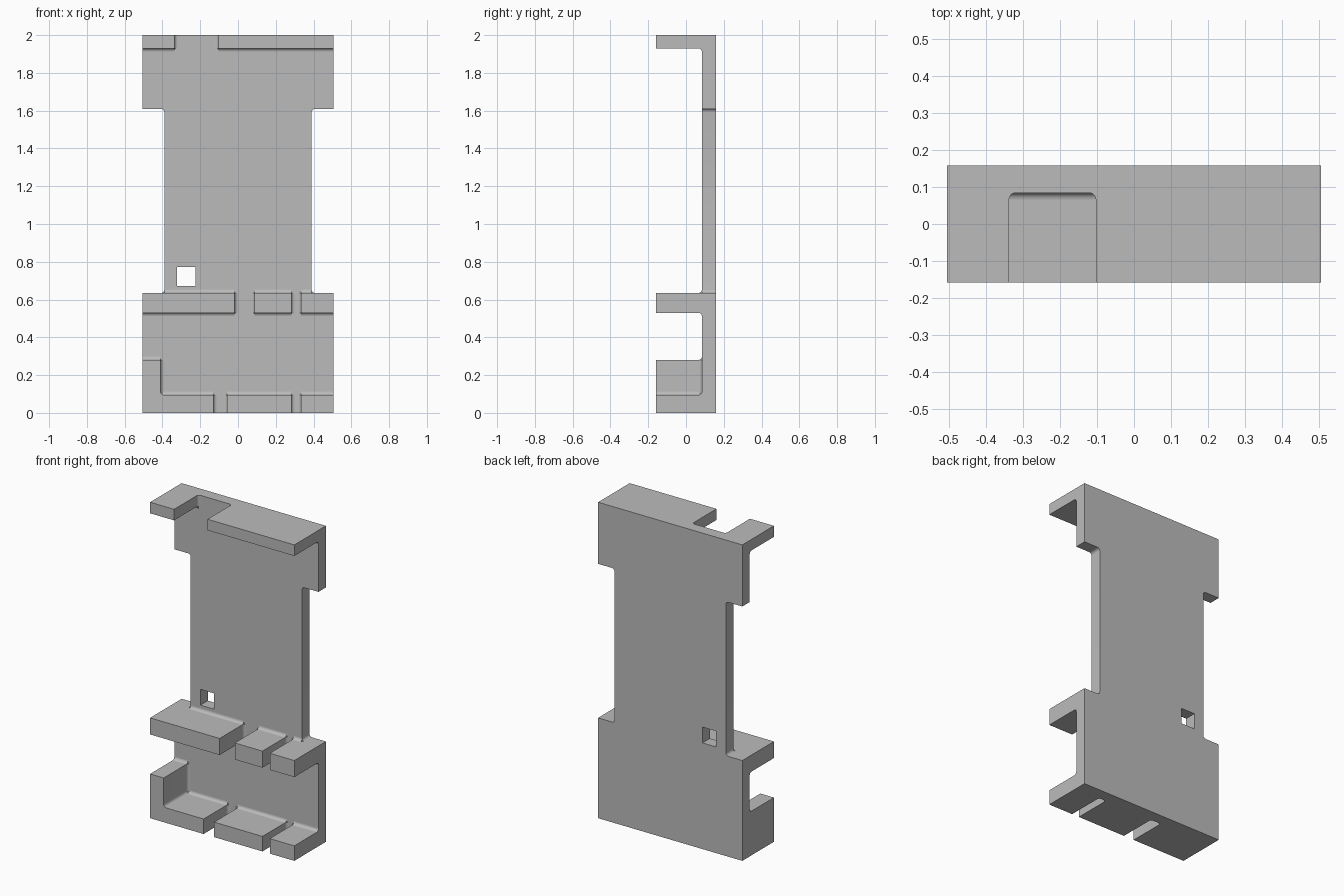
import bpy
import bmesh
from math import cos, sin, radians

cube = bpy.data.objects.get("Cube")
if cube:
    bpy.data.objects.remove(cube)

HALF_W, HALF_D, HEIGHT = 0.505, 0.158, 2.0
PLATE = 0.084      # front face of the back plate
WAIST = 0.39       # half width of the narrow middle
FILLET = 0.018

grey = bpy.data.materials.new("light_grey")
grey.use_nodes = True
colour = (0.5, 0.5, 0.5, 1)
grey.diffuse_color = colour
grey.node_tree.nodes["Principled BSDF"].inputs["Base Color"].default_value = colour


def place(axis, u, v, w):
    """Put a 2D point (u, v) at depth w along the extrusion axis."""
    return {"x": (w, u, v), "y": (u, w, v), "z": (u, v, w)}[axis]


def add_prism(bm, axis, loops, lo, hi):
    """Fill the loops (inner loops become holes) and extrude from lo to hi."""
    edges = []
    for loop in loops:
        verts = [bm.verts.new(place(axis, u, v, lo)) for u, v in loop]
        for a, b in zip(verts, verts[1:] + verts[:1]):
            edges.append(bm.edges.new((a, b)))
    filled = bmesh.ops.triangle_fill(bm, use_beauty=True, edges=edges)["geom"]
    faces = [g for g in filled if isinstance(g, bmesh.types.BMFace)]
    new = bmesh.ops.extrude_face_region(bm, geom=faces)["geom"]
    moved = [g for g in new if isinstance(g, bmesh.types.BMVert)]
    bmesh.ops.translate(bm, verts=moved, vec=place(axis, 0, 0, hi - lo))


def build(name, prisms):
    """Make one object from prisms, smooth on fillets and sharp elsewhere."""
    bm = bmesh.new()
    for prism in prisms:
        add_prism(bm, *prism)
    bmesh.ops.recalc_face_normals(bm, faces=bm.faces[:])
    for face in bm.faces:
        face.smooth = True
    for edge in bm.edges:
        edge.smooth = edge.calc_face_angle(0) < radians(30)
    mesh = bpy.data.meshes.new(name)
    bm.to_mesh(mesh)
    bm.free()
    mesh.materials.append(grey)
    bpy.context.collection.objects.link(bpy.data.objects.new(name, mesh))


def rect(x0, x1, z0, z1):
    return [(x0, z0), (x1, z0), (x1, z1), (x0, z1)]


def arc(u, v, su, sv):
    """Inside fillet of the corner (u, v); su and sv point to the open side."""
    cu, cv = u + su * FILLET, v + sv * FILLET
    angles = [radians(18 * i) for i in range(6)]
    return [(cu - su * FILLET * cos(t), cv - sv * FILLET * sin(t)) for t in angles]


def gusset(u, v, su, sv):
    return [(u, v)] + arc(u, v, su, sv)


def block(x0, x1, z0, z1):
    """Block standing out from the plate, flared where its end is a slot side."""
    right = arc(x1, PLATE, 1, -1) if x1 < HALF_W else [(x1, PLATE)]
    left = arc(x0, PLATE, -1, -1) if x0 > -HALF_W else [(x0, PLATE)]
    outline = [(x0, -HALF_D), (x1, -HALF_D)] + right + left[::-1]
    return ("z", [outline], z0, z1)


def strip(x0, x1, z, side):
    """Fillet strip along the plate, above (1) or below (-1) a shelf."""
    return ("x", [gusset(PLATE, z, -1, side)], x0, x1)


# Back plate with its narrow waist and square window
right_side = ([(HALF_W, 0), (HALF_W, 0.635)] + arc(WAIST, 0.635, 1, 1)[::-1]
              + arc(WAIST, 1.61, 1, -1) + [(HALF_W, 1.61), (HALF_W, HEIGHT)])
left_side = [(-x, z) for x, z in reversed(right_side)]
window = rect(-0.322, -0.226, 0.672, 0.772)
build("back_plate", [("y", [right_side + left_side, window], PLATE, HALF_D)])

# Top shelf
spans = [(-HALF_W, -0.337), (-0.103, HALF_W)]
build("top_shelf", [block(a, b, 1.93, HEIGHT) for a, b in spans]
      + [strip(a, b, 1.93, -1) for a, b in spans])

# Middle shelf, its upper fillet stopping at the waist
spans = [(-HALF_W, -0.018), (0.088, 0.282), (0.333, HALF_W)]
build("middle_shelf", [block(a, b, 0.53, 0.635) for a, b in spans]
      + [strip(a, b, 0.53, -1) for a, b in spans]
      + [strip(max(a, -WAIST), min(b, WAIST), 0.635, 1) for a, b in spans])

# Bottom shelf
spans = [(-HALF_W, -0.13), (-0.057, 0.282), (0.333, HALF_W)]
build("bottom_shelf", [block(a, b, 0, 0.095) for a, b in spans]
      + [strip(max(a, -0.41), b, 0.095, 1) for a, b in spans])

# Side wall at the lower right corner
build("side_wall", [block(-HALF_W, -0.41, 0.095, 0.28),
                    strip(-HALF_W, -0.41, 0.28, 1),
                    ("y", [gusset(-0.41, 0.095, 1, 1)], -HALF_D, PLATE)])
